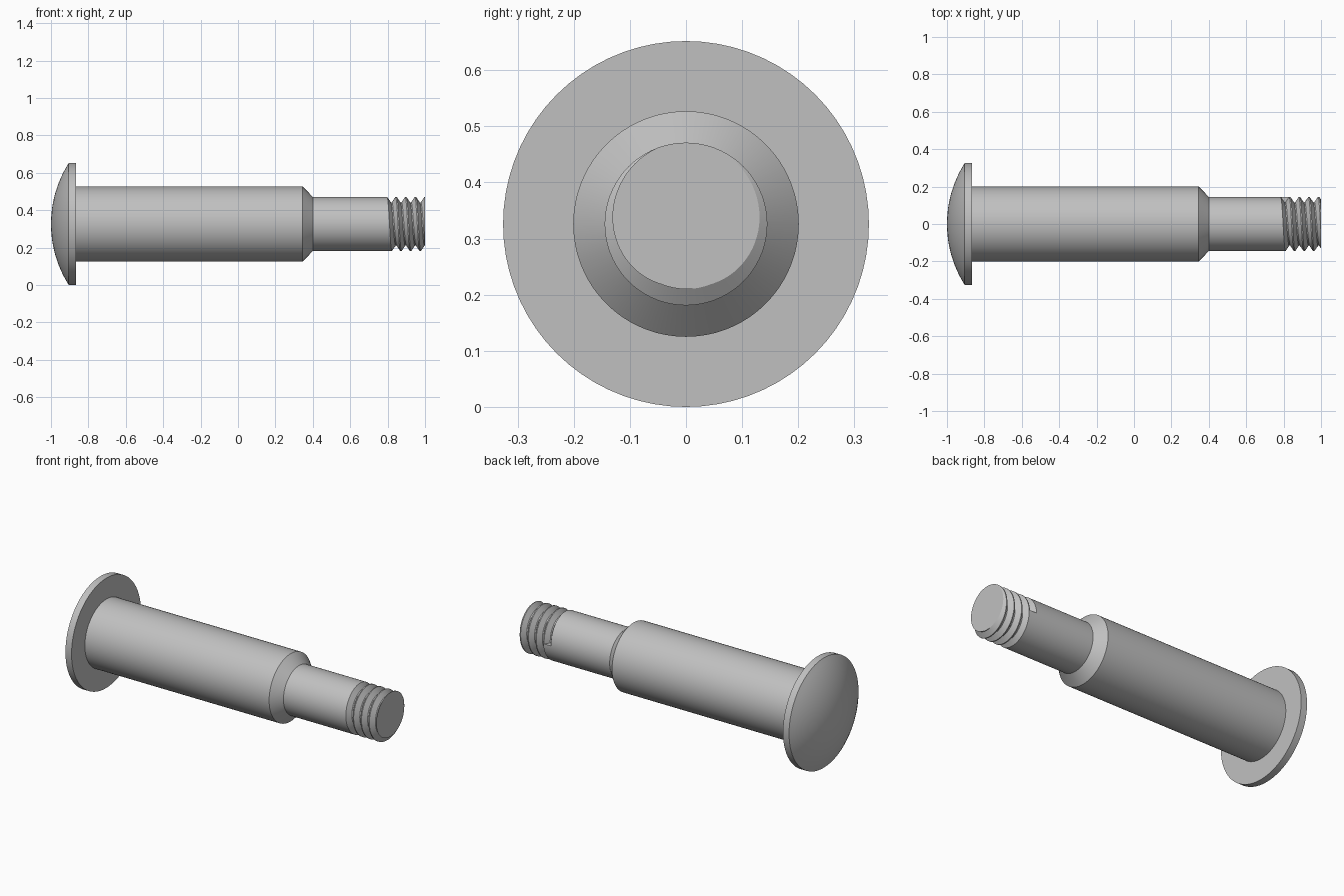
import bpy, bmesh, math

if "Cube" in bpy.data.objects:
    bpy.data.objects.remove(bpy.data.objects["Cube"], do_unlink=True)

AXIS_Z = 0.326
SIDES = 72
SHANK_R, ROOT_R = 0.145, 0.116
PITCH = 0.0515

steel = bpy.data.materials.new("grey steel")
steel.use_nodes = True
grey = (0.53, 0.53, 0.53, 1)
steel.diffuse_color = grey
steel.node_tree.nodes["Principled BSDF"].inputs["Base Color"].default_value = grey


def ring_point(x, r, a):
    return (x, r * math.cos(a), AXIS_Z + r * math.sin(a))


def finish(bm, name):
    bmesh.ops.remove_doubles(bm, verts=bm.verts, dist=1e-5)
    bmesh.ops.recalc_face_normals(bm, faces=bm.faces)
    mesh = bpy.data.meshes.new(name)
    bm.to_mesh(mesh)
    bm.free()
    mesh.materials.append(steel)
    ob = bpy.data.objects.new(name, mesh)
    bpy.context.collection.objects.link(ob)
    bpy.ops.object.select_all(action='DESELECT')
    ob.select_set(True)
    bpy.context.view_layer.objects.active = ob
    bpy.ops.object.shade_smooth_by_angle(angle=math.radians(25))
    return ob


def lathe(name, profile):
    """Revolve (x, radius) points around the long axis."""
    bm = bmesh.new()
    verts = [bm.verts.new(ring_point(x, r, 0)) for x, r in profile]
    edges = [bm.edges.new(pair) for pair in zip(verts, verts[1:])]
    bmesh.ops.spin(bm, geom=verts + edges, cent=(0, 0, AXIS_Z), axis=(1, 0, 0),
                   angle=math.tau, steps=SIDES)
    return finish(bm, name)


# Domed head with a flat rim
rim_r, dome_h = 0.326, 0.095
dome_r = (rim_r ** 2 + dome_h ** 2) / (2 * dome_h)
sweep = math.asin(rim_r / dome_r)
dome = [(-1 + dome_r * (1 - math.cos(sweep * i / 12)), dome_r * math.sin(sweep * i / 12))
        for i in range(13)]
lathe("domed_head", dome + [(-0.865, rim_r), (-0.865, 0)])

# Wide shoulder with a chamfered end
lathe("shoulder", [(-0.88, 0), (-0.88, 0.201), (0.345, 0.201), (0.4, SHANK_R), (0.4, 0)])

# Shank whose tip carries a right-handed helical thread
thread = [(0, SHANK_R), (0.06, SHANK_R), (0.44, ROOT_R), (0.56, ROOT_R), (0.94, SHANK_R)]
start = 1 - 4.25 * PITCH
bm = bmesh.new()
columns = []
for i in range(SIDES + 1):
    turn = i / SIDES
    a = math.tau * turn
    col = [ring_point(0.37, SHANK_R, a)]
    for k in range(6):
        col += [ring_point(start + PITCH * (turn + k + u), r, a) for u, r in thread]
    columns.append([bm.verts.new(p) for p in col])
for i, (c, d) in enumerate(zip(columns, columns[1:])):
    for j in range(len(c) - 1):
        face = [c[j], d[j], d[j + 1], c[j + 1]]
        if j == 0 and i == SIDES - 1:
            face.insert(2, columns[0][1])
        bm.faces.new(face)

# Wall where the groove begins, and the hidden inner end
bm.faces.new(columns[0][1:len(thread) + 2])
bm.faces.new([c[0] for c in columns[:-1]])
bmesh.ops.remove_doubles(bm, verts=bm.verts, dist=1e-5)

# Flat tip
cut = bmesh.ops.bisect_plane(bm, geom=bm.verts[:] + bm.edges[:] + bm.faces[:], dist=1e-6,
                             plane_co=(1, 0, 0), plane_no=(1, 0, 0), clear_outer=True)
rim = [e for e in cut["geom_cut"] if isinstance(e, bmesh.types.BMEdge)]
bmesh.ops.edgeloop_fill(bm, edges=rim)
finish(bm, "threaded_shank")
